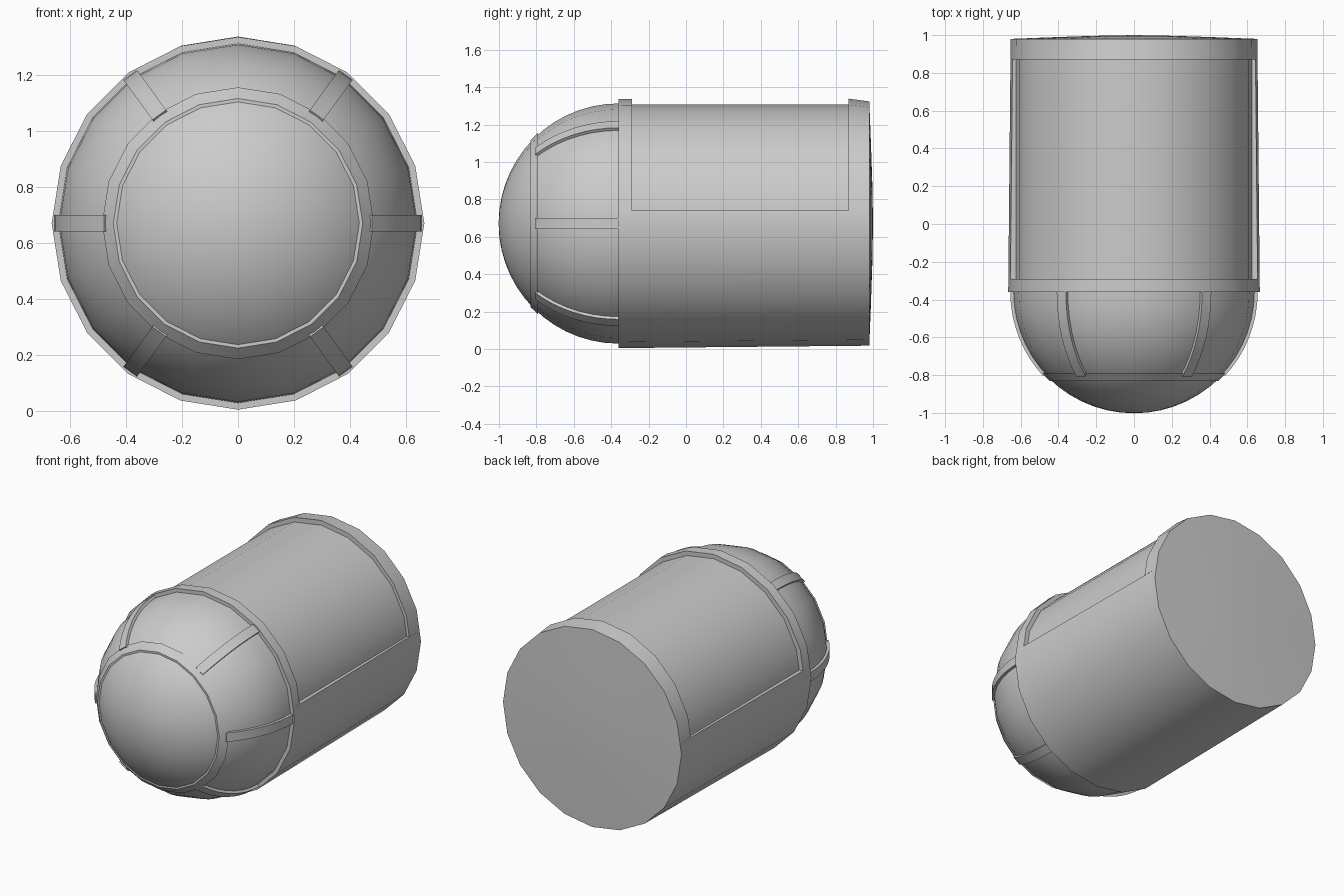
import bpy, bmesh
from math import sin, cos, radians, degrees, asin, pi

if "Cube" in bpy.data.objects:
    bpy.data.objects.remove(bpy.data.objects["Cube"])

CZ = 0.671          # height of the long axis
SIDES = 20
STEP = 360 / SIDES
DOME_Y, DOME_R = -0.36, 0.642


def finish(name, bm):
    bmesh.ops.remove_doubles(bm, verts=bm.verts, dist=1e-5)
    bmesh.ops.recalc_face_normals(bm, faces=bm.faces)
    me = bpy.data.meshes.new(name)
    bm.to_mesh(me)
    bm.free()
    ob = bpy.data.objects.new(name, me)
    bpy.context.collection.objects.link(ob)
    bpy.ops.object.select_all(action='DESELECT')
    ob.select_set(True)
    bpy.context.view_layer.objects.active = ob
    bpy.ops.object.shade_smooth_by_angle(angle=radians(30))
    return ob


def ring_point(a, y, r, lift=0.0):
    """Point at angle a on a 20-gon of radius r; lift stretches the top half."""
    k = cos(radians(STEP / 2)) / cos(radians(a % STEP - STEP / 2))
    z = r * k * sin(radians(a))
    return (r * k * cos(radians(a)), y, CZ + z * (1 + (lift if z > 0 else 0)))


def revolve(name, profile, a0=0, a1=360, closed=True):
    """Spin a (y, r[, lift]) profile round the long axis from a0 to a1 degrees."""
    angles = [a0] + [i * STEP for i in range(-40, 41) if a0 + .01 < i * STEP < a1 - .01] + [a1]
    bm = bmesh.new()
    cols = [[bm.verts.new(ring_point(a, *p)) for p in profile] for a in angles]
    n = len(profile)
    for c, d in zip(cols, cols[1:]):
        for j in range(n if closed else n - 1):
            k = (j + 1) % n
            bm.faces.new((c[j], c[k], d[k], d[j]))
    if a1 - a0 < 359:
        bm.faces.new(cols[0])
        bm.faces.new(cols[-1])
    bmesh.ops.dissolve_degenerate(bm, edges=bm.edges, dist=1e-5)
    return finish(name, bm)


def dome_bar(name, a, steps=8):
    """Curved rectangular bar along the dome at angle a."""
    bm = bmesh.new()
    rows = []
    ux, uz = cos(radians(a)), sin(radians(a))
    for i in range(steps + 1):
        t = radians(43) * i / steps
        row = []
        for rad, w in ((0.61, -.03), (0.655, -.03), (0.655, .03), (0.61, .03)):
            r, y = rad * cos(t), DOME_Y - rad * sin(t)
            row.append(bm.verts.new((r * ux - w * uz, y, CZ + r * uz + w * ux)))
        rows.append(row)
    for c, d in zip(rows, rows[1:]):
        for j in range(4):
            k = (j + 1) % 4
            bm.faces.new((c[j], c[k], d[k], d[j]))
    bm.faces.new(rows[0])
    bm.faces.new(rows[-1])
    return finish(name, bm)


# glazing: nose dome and body canopy
N = 14
dome = [(DOME_Y - DOME_R * sin(pi / 2 * i / N), DOME_R * cos(pi / 2 * i / N)) for i in range(N + 1)]
revolve("nose_dome", dome, closed=False)
revolve("canopy", [(-.36, .636), (.975, .636)], closed=False)

# body shell below the canopy opening
SILL = degrees(asin(0.07 / 0.66))
revolve("lower_shell", [(-.36, .61), (-.36, .666), (.98, .653), (.98, .61)], 180 - SILL, 360 + SILL)

# arched frames at both ends of the canopy
revolve("front_arch", [(-.36, .61), (-.36, .666), (-.29, .665), (-.29, .61)], SILL, 180 - SILL)
revolve("rear_arch", [(.87, .61), (.87, .6545, .02), (.98, .653), (.98, .61)], SILL, 180 - SILL)

# shallow rear bulkhead
revolve("rear_cap", [(.98, .653), (.988, .45), (.996, .22), (1.0, 0)], closed=False)

# nose ring and the six ribs behind it
revolve("nose_ring", [(-.79, .44), (-.79, .486), (-.832, .446), (-.832, .42)])
for i, a in enumerate((0, 54, 126, 180, 234, 306)):
    dome_bar(f"nose_rib_{i + 1}", a)
